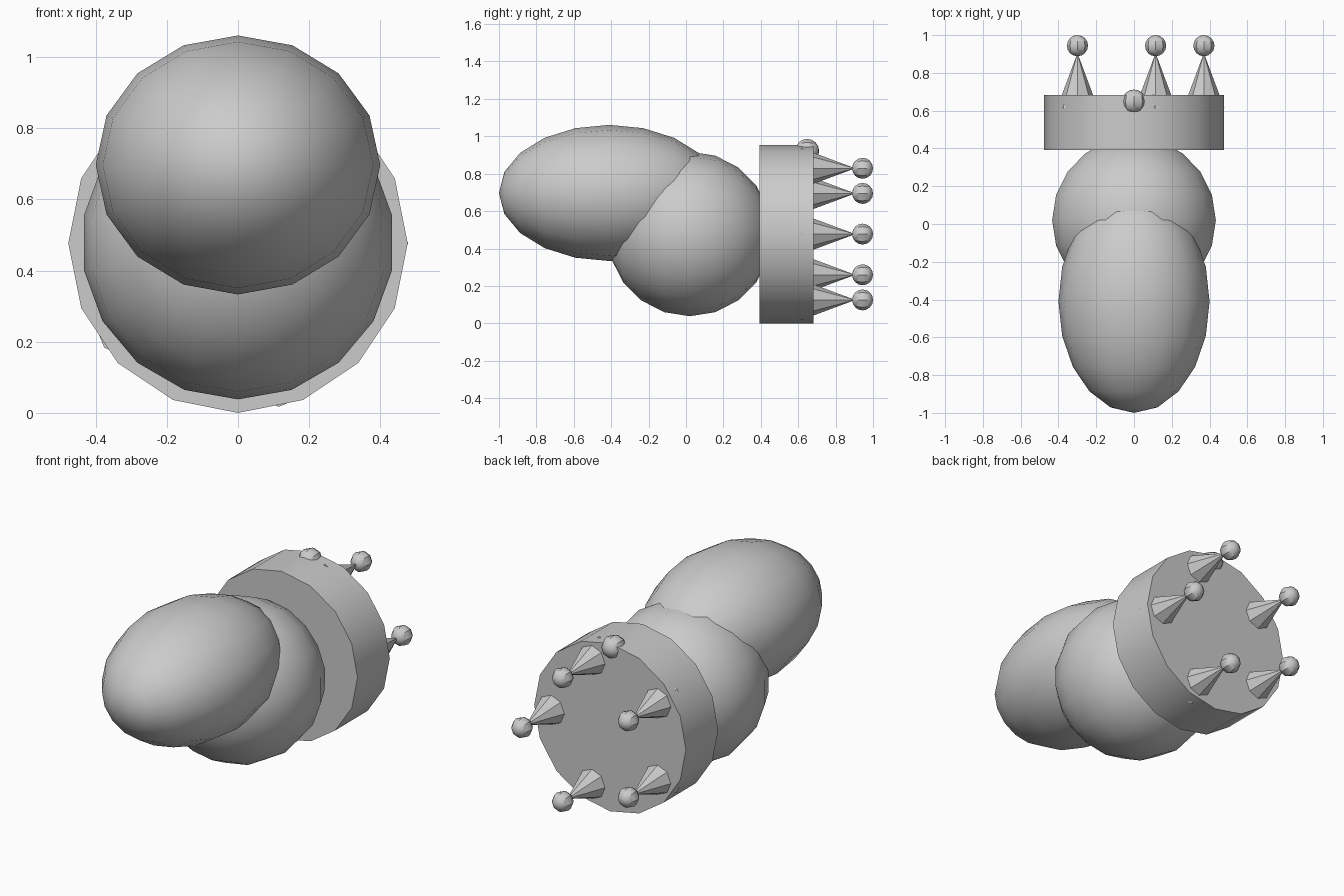
import bpy
from math import pi, sin, cos, radians

cube = bpy.data.objects.get("Cube")
if cube:
    bpy.data.objects.remove(cube, do_unlink=True)

GRAY = (0.6, 0.6, 0.6, 1.0)
gray = bpy.data.materials.new("plain_gray")
gray.use_nodes = True
gray.diffuse_color = GRAY
gray.node_tree.nodes["Principled BSDF"].inputs["Base Color"].default_value = GRAY

ALONG_Y = (-pi / 2, 0, 0)  # turns a primitive's own axis to point backwards
AXIS_Z = 0.477             # height of the collar's centre line


def finish(name):
    """Name, colour and shade the primitive just added."""
    obj = bpy.context.object
    obj.name = name
    obj.data.materials.append(gray)
    bpy.ops.object.transform_apply(location=False, rotation=True, scale=True)
    bpy.ops.object.shade_smooth_by_angle(angle=radians(30))


def ball(name, centre, size, segments, rings):
    bpy.ops.mesh.primitive_uv_sphere_add(
        segments=segments, ring_count=rings, radius=1,
        location=centre, rotation=ALONG_Y)
    # local z becomes world y after the turn
    bpy.context.object.scale = (size[0], size[2], size[1])
    finish(name)


# Two overlapping rounded masses
ball("long_front_lobe", (0, -0.41, 0.697), (0.4, 0.59, 0.364), 16, 10)
ball("round_middle_lobe", (0, 0.02, 0.478), (0.44, 0.44, 0.44), 18, 10)

# Thick collar disc
bpy.ops.mesh.primitive_cylinder_add(
    vertices=16, radius=0.477, depth=0.29,
    location=(0, 0.537, AXIS_Z), rotation=ALONG_Y)
finish("collar")

# Five spikes in a ring on the back face, each tipped with a bead
for i in range(5):
    angle = 2 * pi * i / 5
    x, z = 0.37 * cos(angle), AXIS_Z + 0.37 * sin(angle)
    bpy.ops.mesh.primitive_cone_add(
        vertices=8, radius1=0.108, radius2=0, depth=0.29,
        location=(x, 0.76, z), rotation=ALONG_Y)
    finish(f"spike_{i + 1}")
    ball(f"spike_bead_{i + 1}", (x, 0.944, z), (0.056,) * 3, 8, 8)

# Single jewel set into the rim on top
ball("rim_jewel", (0, 0.648, 0.922), (0.064,) * 3, 8, 8)
